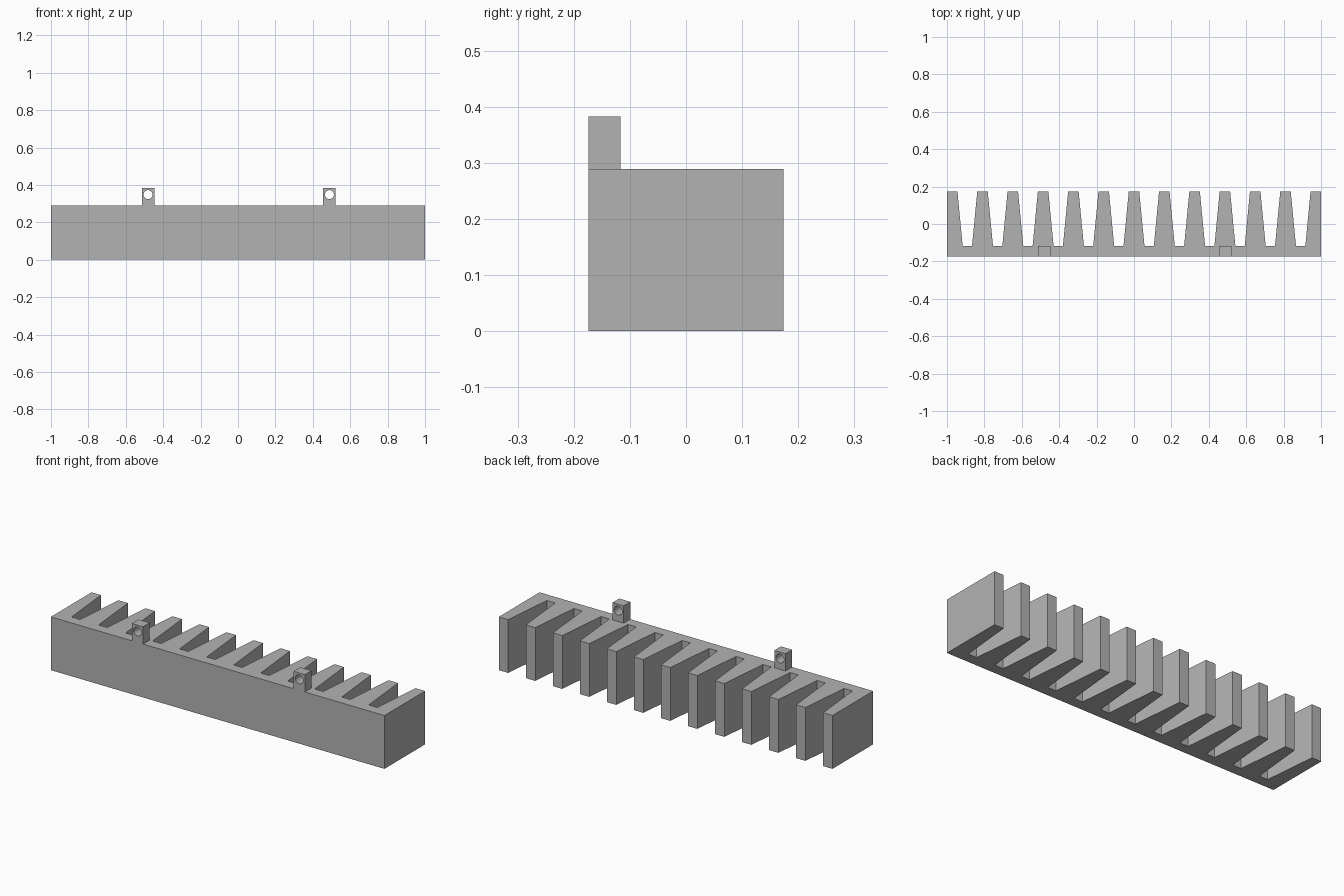
import bpy
import bmesh
import math
from mathutils import Matrix

cube = bpy.data.objects.get("Cube")
if cube:
    bpy.data.objects.remove(cube, do_unlink=True)

BACK, FRONT, FLOOR = 0.174, -0.174, -0.117   # depth of tips, face and slot floors
HEIGHT, TOP = 0.289, 0.383
SLOTS, PITCH = 12, 0.162
MOUTH, ROOT = 0.053, 0.025                   # slot half widths

grey = bpy.data.materials.new("plain grey")
grey.use_nodes = True
grey.diffuse_color = (0.45, 0.45, 0.45, 1)
grey.node_tree.nodes["Principled BSDF"].inputs["Base Color"].default_value = (0.45, 0.45, 0.45, 1)


def add_object(name, bm):
    bmesh.ops.recalc_face_normals(bm, faces=bm.faces)
    mesh = bpy.data.meshes.new(name)
    bm.to_mesh(mesh)
    bm.free()
    mesh.materials.append(grey)
    obj = bpy.data.objects.new(name, mesh)
    bpy.context.collection.objects.link(obj)
    return obj


# Comb body: outline with tapered slots, extruded upward
outline = [(-1, BACK), (-1, FRONT), (1, FRONT), (1, BACK)]
for i in reversed(range(SLOTS)):
    x = (i - (SLOTS - 1) / 2) * PITCH
    outline += [(x + MOUTH, BACK), (x + ROOT, FLOOR), (x - ROOT, FLOOR), (x - MOUTH, BACK)]
bm = bmesh.new()
base = bm.faces.new([bm.verts.new((x, y, 0)) for x, y in outline])
top = bmesh.ops.extrude_face_region(bm, geom=[base], use_keep_orig=True)["geom"]
bmesh.ops.translate(bm, vec=(0, 0, HEIGHT),
                    verts=[v for v in top if isinstance(v, bmesh.types.BMVert)])
add_object("comb_body", bm)


# Mounting lugs, each bored from front to back
def lug(name, x):
    depth = FLOOR - FRONT
    y = (FLOOR + FRONT) / 2
    bm = bmesh.new()
    bmesh.ops.create_cube(bm, size=1, matrix=Matrix.Translation((x, y, (HEIGHT + TOP) / 2))
                          @ Matrix.Diagonal((0.067, depth, TOP - HEIGHT, 1)))
    body = add_object(name, bm)
    bm = bmesh.new()
    bmesh.ops.create_cone(bm, cap_ends=True, segments=32, radius1=0.024, radius2=0.024,
                          depth=depth * 2, matrix=Matrix.Translation((x, y, 0.348))
                          @ Matrix.Rotation(math.pi / 2, 4, "X"))
    cutter = add_object(name + "_bore_cutter", bm)
    cutter.hide_render = True
    cutter.hide_set(True)
    bore = body.modifiers.new("bore", "BOOLEAN")
    bore.object = cutter
    bore.operation = "DIFFERENCE"
    bore.solver = "EXACT"
    # Smooth bore, crisp outer edges
    bpy.ops.object.select_all(action="DESELECT")
    body.select_set(True)
    bpy.context.view_layer.objects.active = body
    bpy.ops.object.modifier_apply(modifier="bore")
    bpy.data.objects.remove(cutter, do_unlink=True)
    bpy.ops.object.shade_smooth_by_angle(angle=math.radians(30))


lug("right_lug", -0.481)
lug("left_lug", 0.489)
